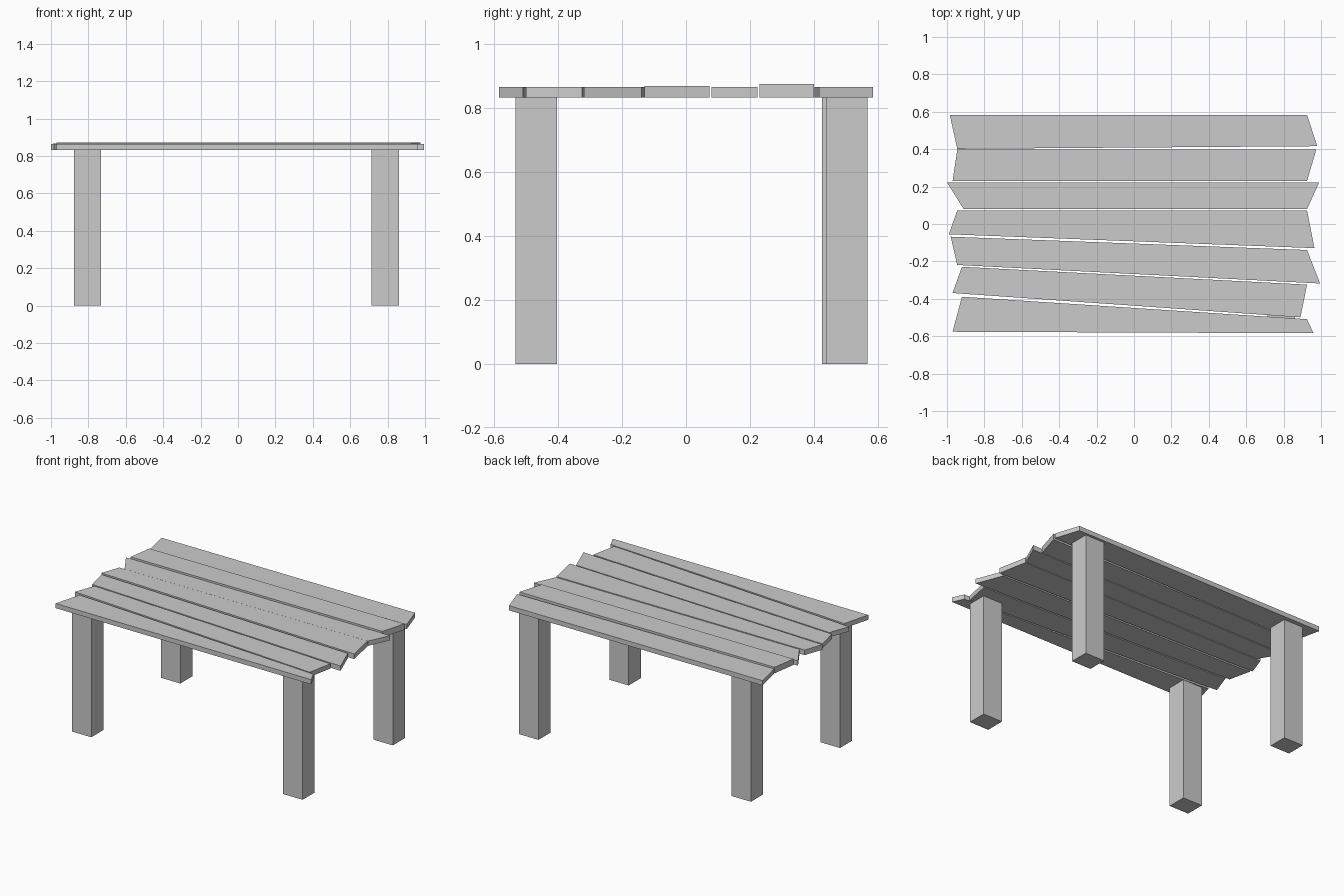
import bpy, bmesh

if "Cube" in bpy.data.objects:
    bpy.data.objects.remove(bpy.data.objects["Cube"])


def prism(name, outline, z0, z1):
    """Extrude a flat outline from z0 up to z1."""
    bm = bmesh.new()
    face = bm.faces.new([bm.verts.new((x, y, z0)) for x, y in outline])
    ext = bmesh.ops.extrude_face_region(bm, geom=[face])
    top = [g for g in ext["geom"] if isinstance(g, bmesh.types.BMVert)]
    bmesh.ops.translate(bm, verts=top, vec=(0, 0, z1 - z0))
    bmesh.ops.recalc_face_normals(bm, faces=bm.faces)
    mesh = bpy.data.meshes.new(name)
    bm.to_mesh(mesh)
    bm.free()
    obj = bpy.data.objects.new(name, mesh)
    bpy.context.collection.objects.link(obj)
    return obj


UNDERSIDE = 0.832

# Tabletop planks, back to front: four rough-cut corners and top height
planks = [
    ([(-0.985, 0.584), (0.925, 0.584), (0.98, 0.416), (-0.945, 0.402)], 0.864),
    ([(-0.945, 0.397), (0.975, 0.399), (0.925, 0.230), (-0.97, 0.230)], 0.873),
    ([(-1.0, 0.223), (0.99, 0.223), (0.925, 0.079), (-0.91, 0.079)], 0.864),
    ([(-0.945, 0.073), (0.925, 0.073), (0.965, -0.129), (-0.99, -0.055)], 0.867),
    ([(-0.98, -0.068), (0.925, -0.139), (0.995, -0.318), (-0.945, -0.219)], 0.864),
    ([(-0.92, -0.229), (0.925, -0.324), (0.89, -0.499), (-0.97, -0.369)], 0.864),
    ([(-0.92, -0.389), (0.925, -0.509), (0.96, -0.584), (-0.97, -0.576)], 0.864),
]
for i, (outline, top) in enumerate(planks, 1):
    prism(f"plank_{i}", outline, UNDERSIDE, top)

# Square legs, placed slightly unevenly
legs = {
    "front_left_leg": (-0.805, -0.468),
    "front_right_leg": (0.787, -0.468),
    "back_left_leg": (-0.805, 0.490),
    "back_right_leg": (0.787, 0.502),
}
HX, HY = 0.073, 0.065
for name, (x, y) in legs.items():
    prism(name, [(x - HX, y - HY), (x + HX, y - HY),
                 (x + HX, y + HY), (x - HX, y + HY)], 0, UNDERSIDE)
